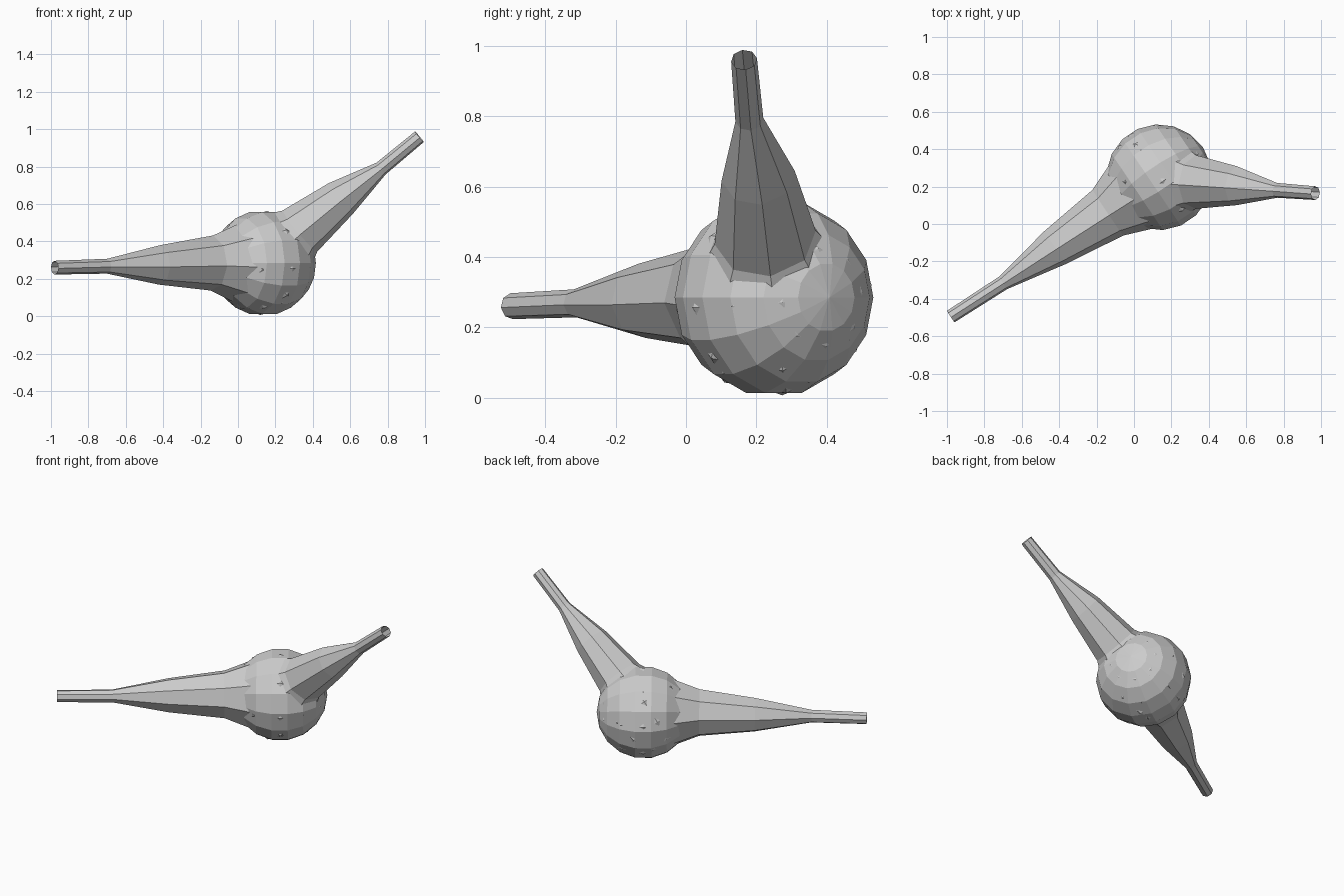
import bpy, bmesh, math
from mathutils import Vector

if "Cube" in bpy.data.objects:
    bpy.data.objects.remove(bpy.data.objects["Cube"])

CENTRE = Vector((0.135, 0.25, 0.285))
R = 0.28
SIDES = 8


def swept_arm(name, stations, twist):
    """Eight-sided open tube that widens into a rounded cap around the body."""
    pts = [(Vector(p), r) for p, r in stations]
    axis = (CENTRE - pts[-1][0]).normalized()
    # widest ring at the body centre, then the dome beyond it
    pts.append((CENTRE, R))
    for deg in (30, 60):
        a = math.radians(deg)
        pts.append((CENTRE + axis * R * math.sin(a), R * math.cos(a)))

    bm = bmesh.new()
    rings = []
    for i, (p, r) in enumerate(pts):
        t = (pts[min(i + 1, len(pts) - 1)][0] - pts[max(i - 1, 0)][0]).normalized()
        side = t.cross(Vector((0, 0, 1))).normalized()
        up = side.cross(t)
        ring = []
        for k in range(SIDES):
            a = 2 * math.pi * k / SIDES + twist
            ring.append(bm.verts.new(p + r * (side * math.cos(a) + up * math.sin(a))))
        rings.append(ring)
    for a, b in zip(rings, rings[1:]):
        for k in range(SIDES):
            n = (k + 1) % SIDES
            bm.faces.new((a[k], a[n], b[n], b[k]))
    pole = bm.verts.new(CENTRE + axis * R)
    for k in range(SIDES):
        bm.faces.new((rings[-1][k], rings[-1][(k + 1) % SIDES], pole))
    bmesh.ops.recalc_face_normals(bm, faces=bm.faces)
    mesh = bpy.data.meshes.new(name)
    bm.to_mesh(mesh)
    bm.free()
    obj = bpy.data.objects.new(name, mesh)
    bpy.context.collection.objects.link(obj)
    return obj


# long arm, running to the front left
swept_arm("left_arm", [
    ((-0.98, -0.495, 0.26), 0.037),
    ((-0.70, -0.315, 0.268), 0.040),
    ((-0.42, -0.125, 0.275), 0.106),
    ((-0.14, 0.06, 0.285), 0.148),
], math.radians(-6))

# raised arm, running up to the right
swept_arm("right_arm", [
    ((0.97, 0.165, 0.96), 0.037),
    ((0.765, 0.18, 0.79), 0.040),
    ((0.55, 0.205, 0.63), 0.105),
    ((0.33, 0.225, 0.455), 0.145),
], math.radians(10))

# round body where the arms meet
bpy.ops.mesh.primitive_uv_sphere_add(segments=14, ring_count=9, radius=R + 0.003,
                                     location=CENTRE,
                                     rotation=(0, math.radians(90), math.radians(34)))
bpy.context.object.name = "body"
